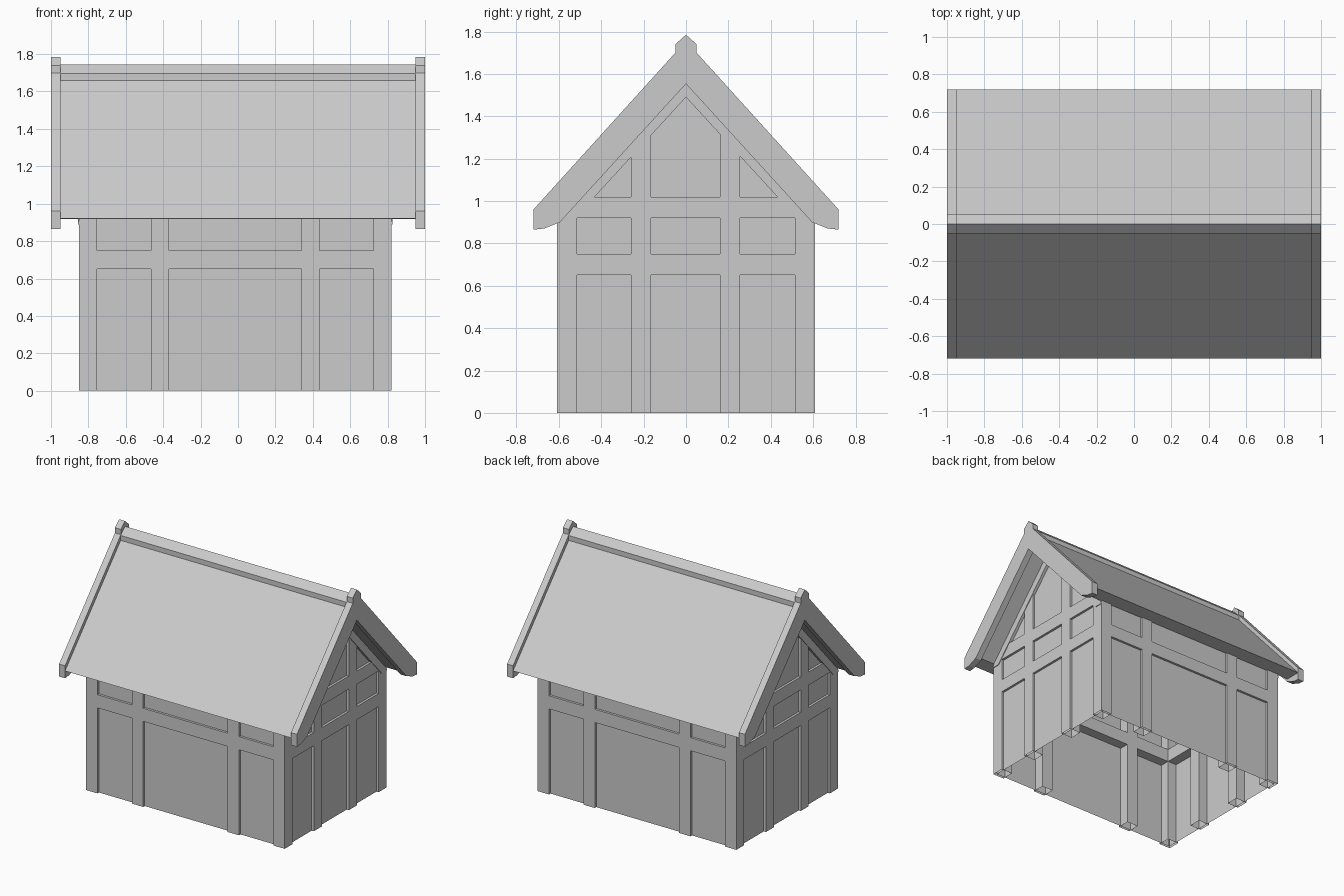
import bpy, bmesh

if "Cube" in bpy.data.objects:
    bpy.data.objects.remove(bpy.data.objects["Cube"])

X0, X1, Y = -0.85, 0.82, 0.61      # outer faces of the timber frame
D = 0.095                          # timber thickness
RECESS = 0.018                     # panels sit behind the timber face


def finish(name, bm, solid=True):
    if solid:
        bmesh.ops.recalc_face_normals(bm, faces=bm.faces)
    mesh = bpy.data.meshes.new(name)
    bm.to_mesh(mesh)
    bm.free()
    ob = bpy.data.objects.new(name, mesh)
    bpy.context.collection.objects.link(ob)
    return ob


def prism(name, profile, x0, x1, open_bottom=False):
    """Extrude a (y, z) profile along x."""
    bm = bmesh.new()
    a = [bm.verts.new((x0, y, z)) for y, z in profile]
    b = [bm.verts.new((x1, y, z)) for y, z in profile]
    bm.faces.new(a)
    bm.faces.new(b[::-1])
    for i in range(len(a)):
        j = (i + 1) % len(a)
        bm.faces.new((a[i], b[i], b[j], a[j]))
    bmesh.ops.recalc_face_normals(bm, faces=bm.faces)
    if open_bottom:
        low = [f for f in bm.faces if all(v.co.z < 1e-4 for v in f.verts)]
        bmesh.ops.delete(bm, geom=low, context='FACES_ONLY')
    return finish(name, bm, False)


def box(name, x0, x1, y0, y1, z0, z1):
    return prism(name, [(y0, z0), (y1, z0), (y1, z1), (y0, z1)], x0, x1, z0 == 0)


def sheet(name, pts):
    bm = bmesh.new()
    bm.faces.new([bm.verts.new(p) for p in pts])
    return finish(name, bm, False)


def mirrored(half):
    """Mirror a half profile in y, skipping points on the centre line."""
    return half + [(-y, z) for y, z in reversed(half) if y > 0]


def sym(outer, inner):
    """Closed band: outer runs apex to eave, inner runs eave to apex."""
    left = [(-y, z) for y, z in reversed(outer + inner) if y > 0]
    k = len([p for p in inner if p[0] > 0])
    return outer + inner + left[:k] + left[k:]


# Roof slab with flat soffits, and ridge cap
prism("roof", sym([(0, 1.715), (0.72, 0.92)], [(0.60, 0.919), (0, 1.572)]), -0.95, 0.95)
prism("ridge_cap", [(-0.052, 1.655), (0.052, 1.655), (0.052, 1.695), (0, 1.745), (-0.052, 1.695)],
      -0.95, 0.95)

# Barge boards at both ends
barge = sym([(0, 1.785), (0.05, 1.74), (0.05, 1.70), (0.72, 0.96), (0.72, 0.865)],
            [(0.67, 0.87), (0.595, 0.90), (0, 1.553)])
prism("barge_board_left", barge, -1.0, -0.95)
prism("barge_board_right", barge, 0.95, 1.0)

# Long walls: posts, rail and panel on front and back
for s, side in ((-1, "front"), (1, "back")):
    ya, yb = sorted((s * Y, s * (Y - D)))
    for i, x in enumerate((X0, -0.465, 0.34, X1 - D)):
        box(f"{side}_post_{i}", x, x + D, ya, yb, 0, 0.925)
    box(f"{side}_rail", X0 + D, X1 - D, ya, yb, 0.65, 0.75)
    yp = s * (Y - RECESS)
    pts = [(X0 + 0.02, yp, 0), (X1 - 0.02, yp, 0), (X1 - 0.02, yp, 0.935), (X0 + 0.02, yp, 0.935)]
    sheet(f"{side}_panel", pts if s < 0 else pts[::-1])


def under_roof(y):
    return 1.53 - 1.09 * abs(y)


# Gable walls: posts, rails, rafters and panel on both ends
for s, xo, side in ((-1, X0, "left"), (1, X1, "right")):
    xa, xb = sorted((xo, xo - s * D))
    for i, y in enumerate((-0.26, 0.16)):
        y2 = y + D
        prism(f"{side}_gable_post_{i}",
              [(y, 0), (y2, 0), (y2, under_roof(y2)), (y, under_roof(y))], xa, xb, True)
    box(f"{side}_lower_rail", xa, xb, -Y + D, Y - D, 0.65, 0.75)
    z0, z1 = 0.92, 1.02
    wl, wh = (1.53 - z0) / 1.09, (1.53 - z1) / 1.09
    prism(f"{side}_upper_rail", [(-wl, z0), (wl, z0), (wh, z1), (-wh, z1)], xa, xb)
    ra, rb = sorted((xo + s * 0.005, xo - s * D))
    prism(f"{side}_rafters",
          sym([(0, 1.57), (0.61, 0.905)], [(0.61, 0.89), (0.55, 0.89), (0, 1.49)]), ra, rb)
    xp = xo - s * RECESS
    pts = [(xp, y, z) for y, z in
           ((-0.59, 0), (0.59, 0), (0.59, 0.91), (0, 1.55), (-0.59, 0.91))]
    sheet(f"{side}_gable_panel", pts if s > 0 else pts[::-1])
